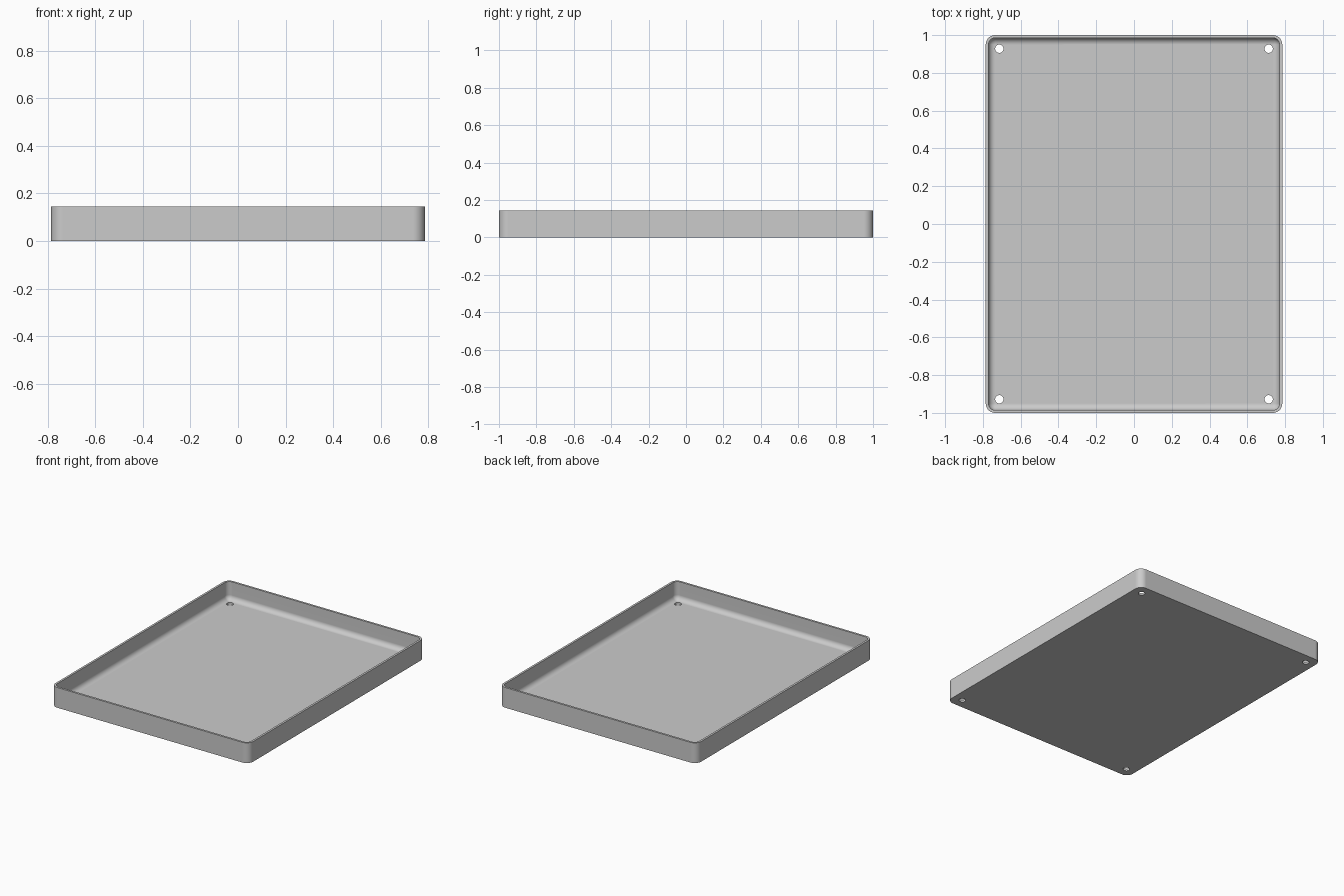
import bpy, bmesh
from math import sin, cos, pi, radians

if "Cube" in bpy.data.objects:
    bpy.data.objects.remove(bpy.data.objects["Cube"])

HALF_X, HALF_Y, HEIGHT = 0.785, 1.0, 0.145
CORNER, WALL, FLOOR, FILLET = 0.05, 0.015, 0.015, 0.035
CORNER_STEPS, FILLET_STEPS = 10, 8

grey = bpy.data.materials.new("tray grey")
grey.use_nodes = True
colour = (0.6, 0.6, 0.6, 1)
grey.diffuse_color = colour
grey.node_tree.nodes["Principled BSDF"].inputs["Base Color"].default_value = colour


def ring(bm, inset, z):
    """Rounded rectangle of vertices, inset from the outer outline."""
    r = max(CORNER - inset, 0.002)
    cx, cy = HALF_X - inset - r, HALF_Y - inset - r
    verts = []
    for q, (sx, sy) in enumerate([(1, 1), (-1, 1), (-1, -1), (1, -1)]):
        for i in range(CORNER_STEPS + 1):
            a = (q + i / CORNER_STEPS) * pi / 2
            verts.append(bm.verts.new((sx * cx + r * cos(a), sy * cy + r * sin(a), z)))
    return verts


# Tray section: outer wall, rim, inner wall, rounded foot, floor
section = [(0, 0), (0, HEIGHT), (WALL, HEIGHT)]
for i in range(FILLET_STEPS + 1):
    a = i / FILLET_STEPS * pi / 2
    section.append((WALL + FILLET * (1 - cos(a)), FLOOR + FILLET * (1 - sin(a))))

bm = bmesh.new()
rings = [ring(bm, inset, z) for inset, z in section]
for low, high in zip(rings, rings[1:]):
    for i in range(len(low)):
        j = (i + 1) % len(low)
        bm.faces.new((low[i], low[j], high[j], high[i]))
bm.faces.new(rings[0][::-1])
bm.faces.new(rings[-1])
bmesh.ops.recalc_face_normals(bm, faces=bm.faces)
mesh = bpy.data.meshes.new("tray")
bm.to_mesh(mesh)
bm.free()
tray = bpy.data.objects.new("tray", mesh)
bpy.context.collection.objects.link(tray)
mesh.materials.append(grey)

# Four corner drain holes through the floor
for sx in (-1, 1):
    for sy in (-1, 1):
        bpy.ops.mesh.primitive_cylinder_add(vertices=32, radius=0.022, depth=0.1,
                                            location=(sx * 0.713, sy * 0.928, 0))
        cutter = bpy.context.object
        cutter.name = "hole_cutter"
        cutter.hide_render = True
        cut = tray.modifiers.new("hole", "BOOLEAN")
        cut.operation, cut.solver, cut.object = "DIFFERENCE", "EXACT", cutter
        bpy.context.view_layer.objects.active = tray
        bpy.ops.object.modifier_apply(modifier=cut.name)
        bpy.data.objects.remove(cutter)

# Smooth corners and foot, crisp rim and holes
bpy.ops.object.select_all(action="DESELECT")
tray.select_set(True)
bpy.context.view_layer.objects.active = tray
bpy.ops.object.shade_smooth_by_angle(angle=radians(30))
weighted = tray.modifiers.new("flat floor shading", "WEIGHTED_NORMAL")
weighted.keep_sharp = True
